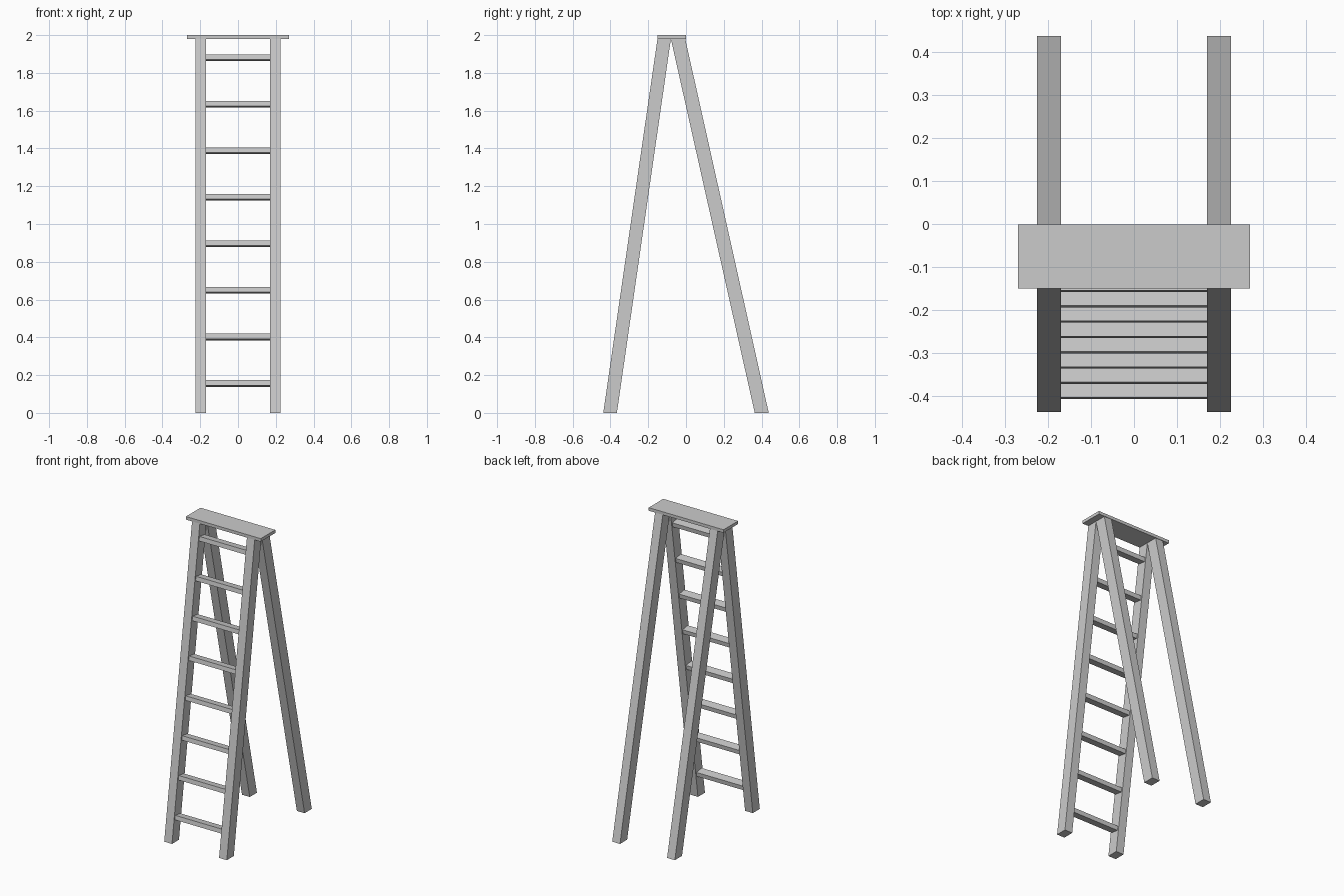
import bpy, bmesh, math

if "Cube" in bpy.data.objects:
    bpy.data.objects.remove(bpy.data.objects["Cube"])

H = 1.98          # underside of the top board
IN, OUT = 0.17, 0.226  # inner and outer x of the rails
TOP_F, MID, TOP_B = -0.151, -0.08, -0.004
FOOT, FOOT_W = 0.438, 0.072


def box(name, loc, size, rot_x=0.0):
    bpy.ops.mesh.primitive_cube_add(size=1, location=loc, rotation=(rot_x, 0, 0))
    ob = bpy.context.object
    ob.name = name
    ob.scale = size
    return ob


def rail(name, profile, x0, x1):
    """Extrude a side (y, z) profile from x0 to x1."""
    bm = bmesh.new()
    face = bm.faces.new([bm.verts.new((x0, y, z)) for y, z in profile])
    ext = bmesh.ops.extrude_face_region(bm, geom=[face])
    verts = [g for g in ext["geom"] if isinstance(g, bmesh.types.BMVert)]
    bmesh.ops.translate(bm, verts=verts, vec=(x1 - x0, 0, 0))
    bmesh.ops.recalc_face_normals(bm, faces=bm.faces)
    me = bpy.data.meshes.new(name)
    bm.to_mesh(me)
    bm.free()
    ob = bpy.data.objects.new(name, me)
    bpy.context.collection.objects.link(ob)


# Leaning rails, cut level at floor and top board
front = [(-FOOT, 0), (-FOOT + FOOT_W, 0), (MID, H), (TOP_F, H)]
back = [(FOOT - FOOT_W - 0.002, 0), (FOOT, 0), (TOP_B, H), (MID, H)]
for side, x0, x1 in (("left", -OUT, -IN), ("right", IN, OUT)):
    rail("front_leg_" + side, front, x0, x1)
    rail("back_leg_" + side, back, x0, x1)

# Rungs, square to the front rails
slope = (TOP_F + FOOT) / H
for i in range(8):
    z = 0.156 + i * 0.2463
    y = -FOOT + FOOT_W / 2 + slope * z
    box(f"rung_{i + 1}", (0, y, z), (2 * IN, 0.055, 0.028), -math.atan(slope))

# Top board
box("top_board", (0, -0.076, 1.99), (0.54, 0.15, 0.02))
